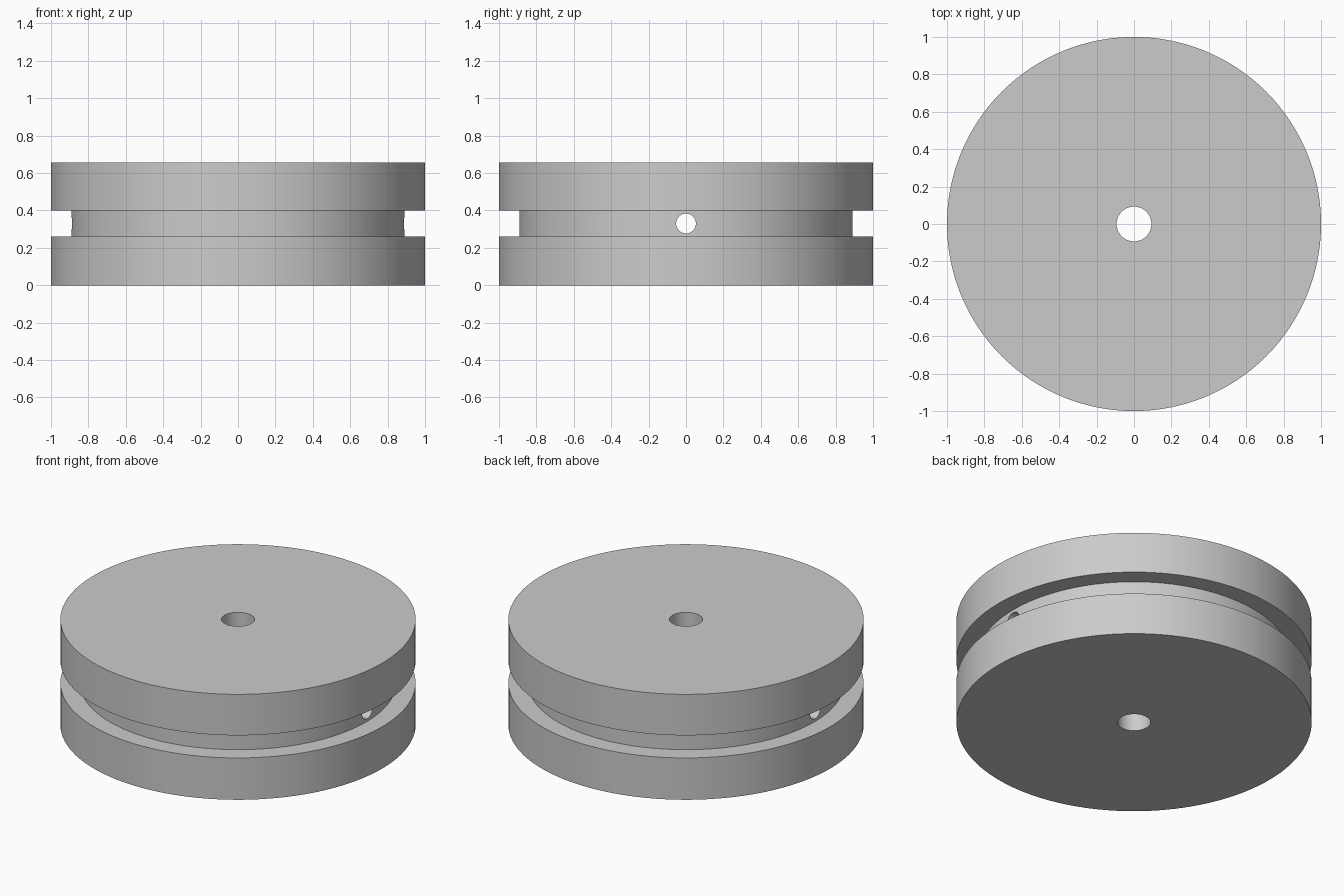
import bpy
import math

cube = bpy.data.objects.get("Cube")
if cube:
    bpy.data.objects.remove(cube, do_unlink=True)

HEIGHT = 0.655
GROOVE_LOW, GROOVE_HIGH = 0.26, 0.40
RIM, GROOVE_RADIUS = 1.0, 0.89
BORE_RADIUS, PIN_RADIUS = 0.093, 0.053

grey = bpy.data.materials.new("plain_grey")
grey.use_nodes = True
colour = (0.6, 0.6, 0.6, 1)
grey.diffuse_color = colour
grey.node_tree.nodes["Principled BSDF"].inputs["Base Color"].default_value = colour


def lathe(name, profile, segments):
    """Spin a closed (radius, z) profile around the z axis."""
    verts, faces = [], []
    n = len(profile)
    for s in range(segments):
        a = math.tau * s / segments
        verts += [(r * math.cos(a), r * math.sin(a), z) for r, z in profile]
    for s in range(segments):
        t = (s + 1) % segments
        for i in range(n):
            j = (i + 1) % n
            faces.append((s * n + i, t * n + i, t * n + j, s * n + j))
    mesh = bpy.data.meshes.new(name)
    mesh.from_pydata(verts, [], faces)
    obj = bpy.data.objects.new(name, mesh)
    bpy.context.collection.objects.link(obj)
    mesh.materials.append(grey)
    return obj


# Grooved wheel with a central bore
wheel = lathe("grooved_wheel", [
    (BORE_RADIUS, 0), (RIM, 0), (RIM, GROOVE_LOW),
    (GROOVE_RADIUS, GROOVE_LOW), (GROOVE_RADIUS, GROOVE_HIGH),
    (RIM, GROOVE_HIGH), (RIM, HEIGHT), (BORE_RADIUS, HEIGHT)], 128)

# Cross hole running through the groove from side to side
bpy.ops.mesh.primitive_cylinder_add(
    vertices=48, radius=PIN_RADIUS, depth=3 * RIM,
    location=(0, 0, (GROOVE_LOW + GROOVE_HIGH) / 2),
    rotation=(0, math.pi / 2, 0))
cutter = bpy.context.object
cutter.name = "cross_hole_cutter"
cutter.data.materials.append(grey)

cut = wheel.modifiers.new("cross_hole", 'BOOLEAN')
cut.operation = 'DIFFERENCE'
cut.solver = 'EXACT'
cut.object = cutter

# Apply the cut, then smooth the round walls and keep the rims sharp
bpy.ops.object.select_all(action='DESELECT')
wheel.select_set(True)
bpy.context.view_layer.objects.active = wheel
bpy.ops.object.modifier_apply(modifier=cut.name)
bpy.data.objects.remove(cutter, do_unlink=True)
bpy.ops.object.shade_smooth_by_angle(angle=math.radians(30))
